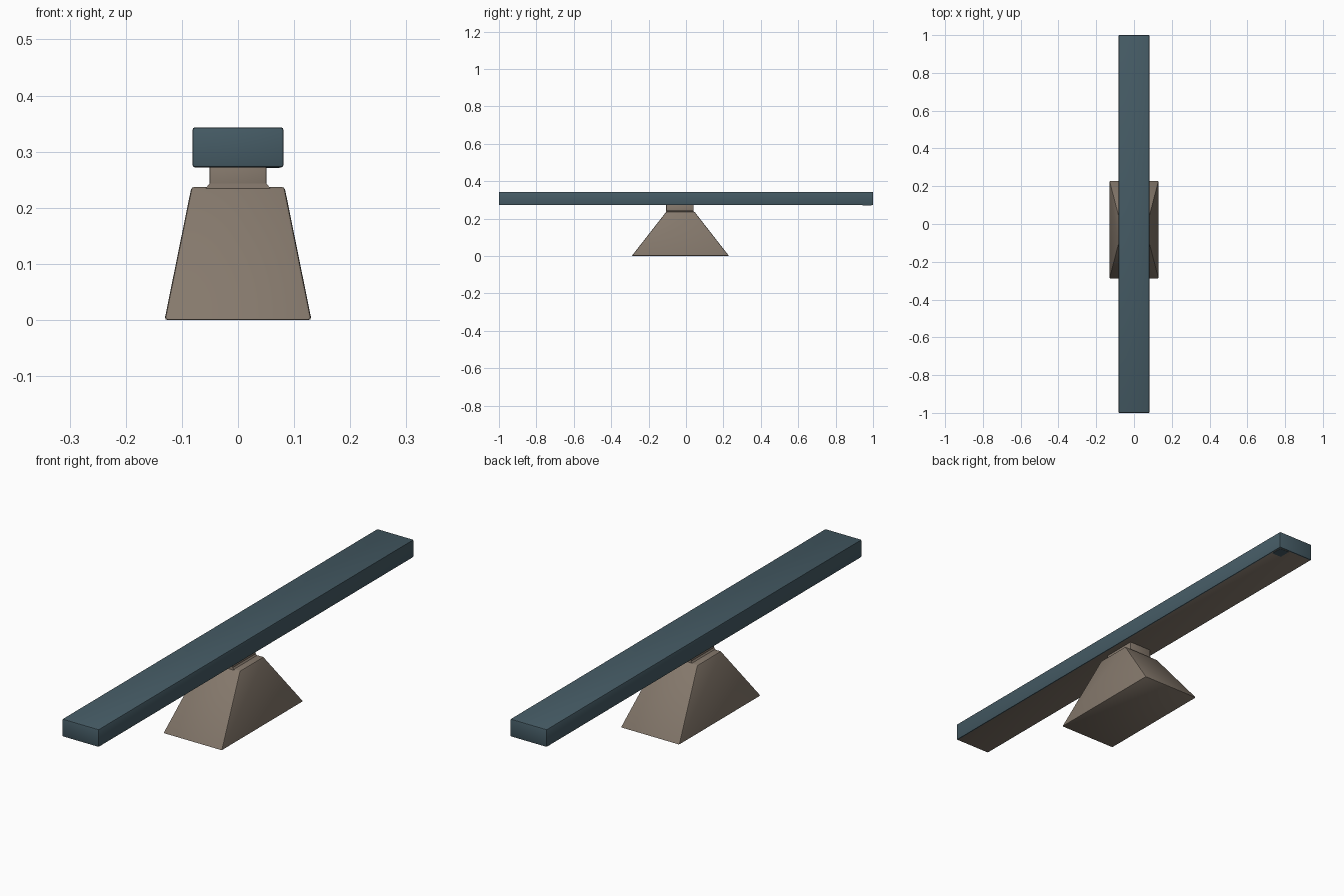
import bpy
import bmesh
import math

old = bpy.data.objects.get("Cube")
if old:
    bpy.data.objects.remove(old, do_unlink=True)


def make_material(name, rgb):
    mat = bpy.data.materials.new(name)
    mat.use_nodes = True
    mat.diffuse_color = (*rgb, 1)
    mat.node_tree.nodes["Principled BSDF"].inputs["Base Color"].default_value = (*rgb, 1)
    return mat


teal = make_material("slate teal", (0.06, 0.105, 0.13))
brown = make_material("warm brown", (0.235, 0.19, 0.15))


def tapered_box(name, bottom, top, z0, z1, centre_y, bevel, mats):
    """Box between two centred rectangles (half width, half depth)."""
    bm = bmesh.new()
    rings = []
    for (hx, hy), z in ((bottom, z0), (top, z1)):
        rings.append([bm.verts.new((sx * hx, centre_y + sy * hy, z))
                      for sx, sy in ((-1, -1), (1, -1), (1, 1), (-1, 1))])
    low, high = rings
    bm.faces.new(low[::-1])
    bm.faces.new(high)
    for i in range(4):
        j = (i + 1) % 4
        bm.faces.new((low[i], low[j], high[j], high[i]))
    if bevel:
        bmesh.ops.bevel(bm, geom=bm.edges[:], offset=bevel, segments=2,
                        profile=0.5, affect='EDGES')
    bm.normal_update()
    mesh = bpy.data.meshes.new(name)
    bm.to_mesh(mesh)
    bm.free()
    for mat in mats:
        mesh.materials.append(mat)
    obj = bpy.data.objects.new(name, mesh)
    bpy.context.collection.objects.link(obj)
    bpy.ops.object.select_all(action='DESELECT')
    obj.select_set(True)
    bpy.context.view_layer.objects.active = obj
    bpy.ops.object.shade_smooth_by_angle(angle=math.radians(30))
    return obj


# Plank with a brown underside
plank = tapered_box("plank", (0.081, 1.0), (0.081, 1.0), 0.272, 0.343, 0, 0.004,
                    [teal, brown])
for face in plank.data.polygons:
    face.material_index = 1 if face.normal.z < -0.95 else 0

# Teal paint patch under one corner of the plank
patch = tapered_box("underside_patch", (0.022, 0.025), (0.022, 0.025),
                    0.271, 0.273, 0.968, 0, [teal])
patch.location.x = 0.052

# Sloping pivot base and the neck that carries the plank
tapered_box("pivot_base", (0.131, 0.26), (0.083, 0.075), 0, 0.237, -0.03, 0.005, [brown])
tapered_box("pivot_neck", (0.051, 0.073), (0.051, 0.073), 0.225, 0.28, -0.033, 0.003, [brown])
tapered_box("neck_fillet", (0.058, 0.074), (0.051, 0.073), 0.234, 0.243, -0.033, 0, [brown])
